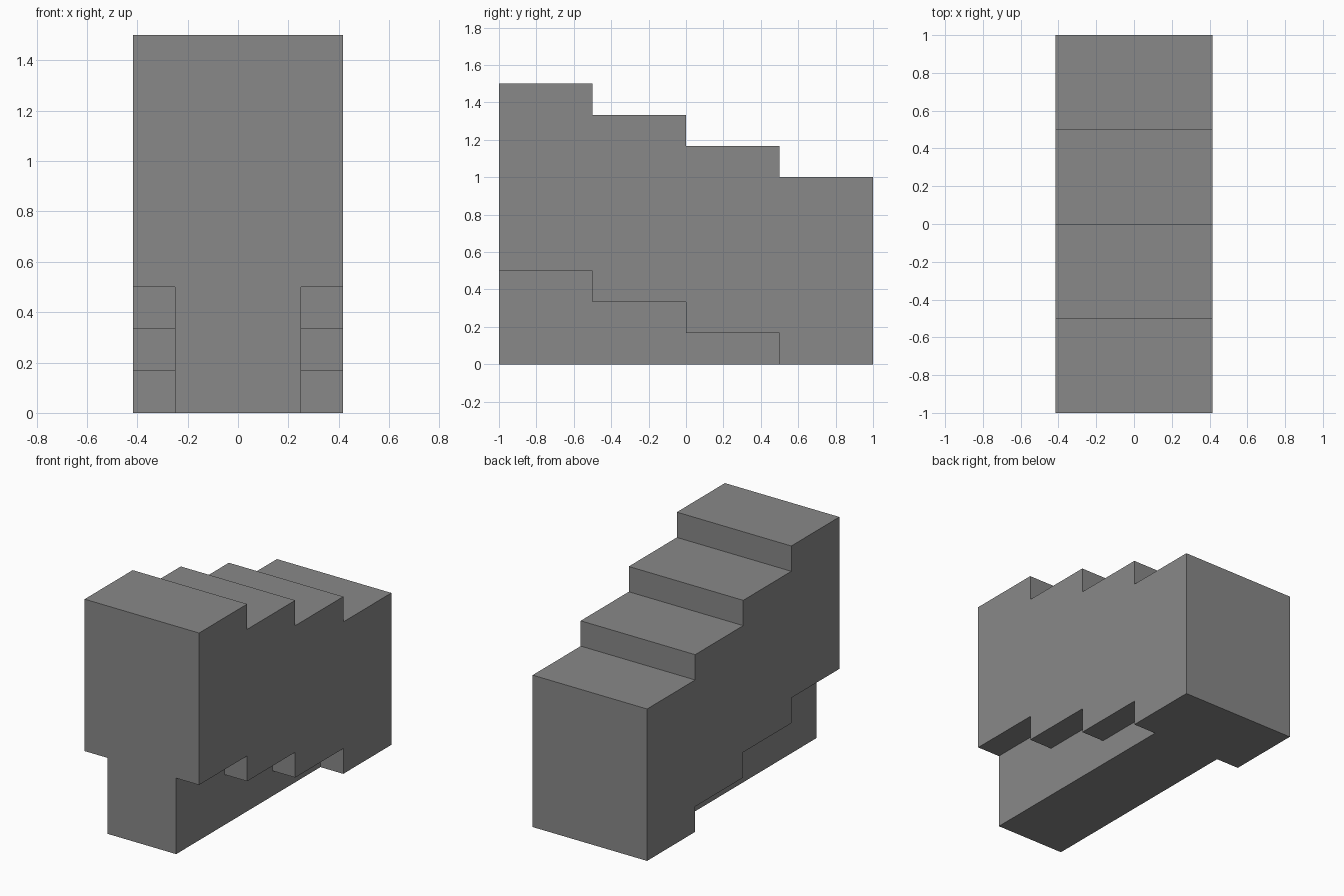
import bpy
import bmesh

HALF_WIDTH = 5 / 12
FOOT_HALF = 0.25
RISE = 1 / 6
RUN = 0.5

cube = bpy.data.objects.get("Cube")
if cube:
    bpy.data.objects.remove(cube, do_unlink=True)

grey = bpy.data.materials.new("stone grey")
grey.use_nodes = True
colour = (0.25, 0.25, 0.25, 1)
grey.diffuse_color = colour
grey.node_tree.nodes["Principled BSDF"].inputs["Base Color"].default_value = colour


def stairs(steps, top):
    """Stair outline in (y, z), descending from the front to the back."""
    points = []
    for i in range(steps):
        z = top - i * RISE
        points += [(-1 + i * RUN, z), (-1 + (i + 1) * RUN, z)]
    return points


def prism(name, outline, x0, x1):
    """Extrude a (y, z) outline from x0 to x1."""
    bm = bmesh.new()
    face = bm.faces.new([bm.verts.new((x0, y, z)) for y, z in outline])
    side = bmesh.ops.extrude_face_region(bm, geom=[face])
    verts = [v for v in side["geom"] if isinstance(v, bmesh.types.BMVert)]
    bmesh.ops.translate(bm, verts=verts, vec=(x1 - x0, 0, 0))
    bmesh.ops.recalc_face_normals(bm, faces=bm.faces)
    mesh = bpy.data.meshes.new(name)
    bm.to_mesh(mesh)
    bm.free()
    mesh.materials.append(grey)
    obj = bpy.data.objects.new(name, mesh)
    bpy.context.collection.objects.link(obj)
    return obj


# Solid stair block with a flat base
block = prism("stair_block", stairs(4, 1.5) + [(1, 0), (-1, 0)],
              -HALF_WIDTH, HALF_WIDTH)

# Stepped notches under both sides leave a narrow foot in the middle
notch = stairs(3, 0.5)
notch[0] = (-1.2, 0.5)
notch += [(RUN, -0.2), (-1.2, -0.2)]
for side in (-1, 1):
    cutter = prism("notch_cutter", notch, side * FOOT_HALF, side * 0.6)
    cutter.hide_render = True
    cut = block.modifiers.new("notch", "BOOLEAN")
    cut.operation = "DIFFERENCE"
    cut.solver = "EXACT"
    cut.object = cutter
    bpy.context.view_layer.objects.active = block
    bpy.ops.object.modifier_apply(modifier=cut.name)
    bpy.data.objects.remove(cutter, do_unlink=True)
